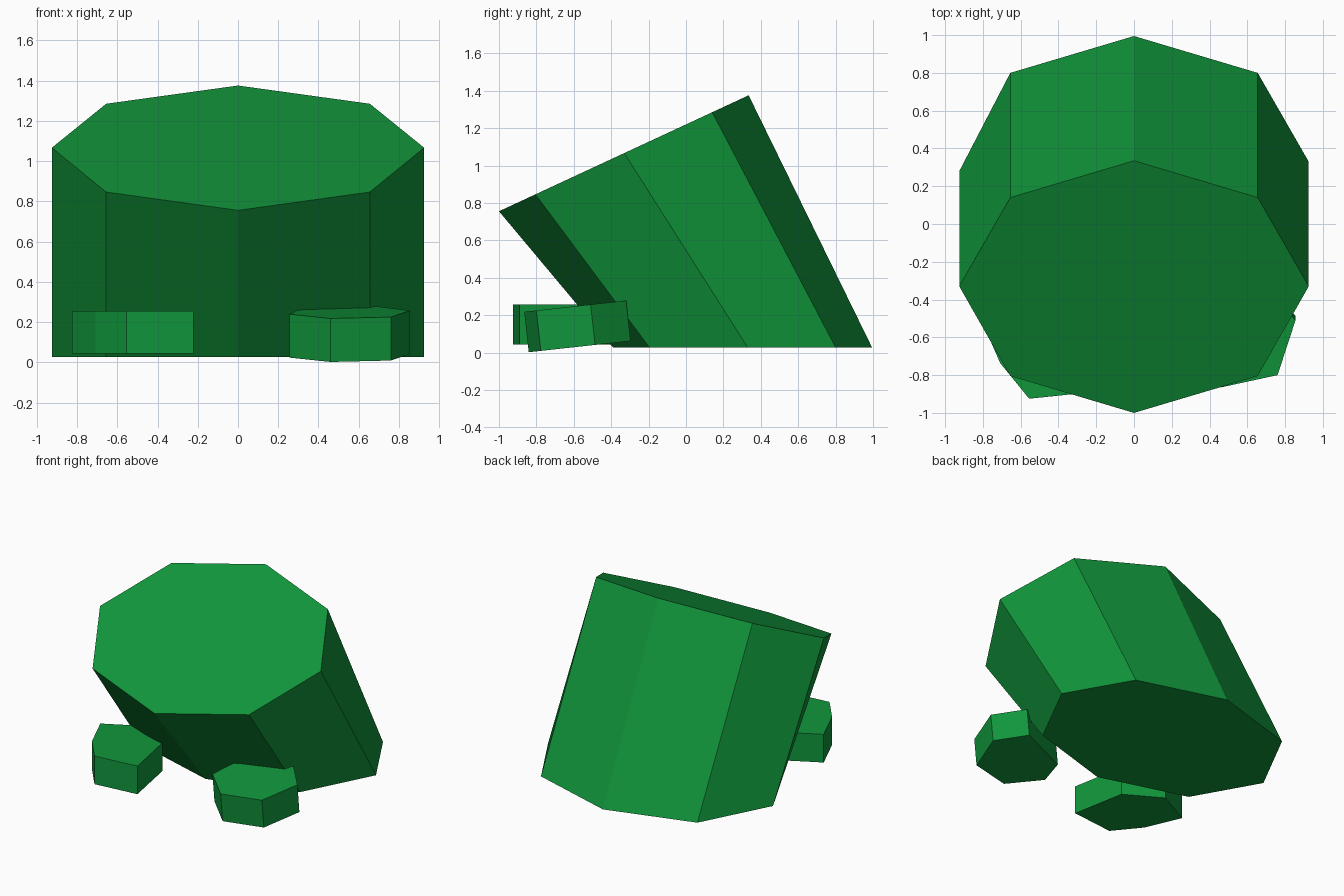
import bpy, bmesh
from mathutils import Vector

if "Cube" in bpy.data.objects:
    bpy.data.objects.remove(bpy.data.objects["Cube"])

green = bpy.data.materials.new("leaf green")
green.diffuse_color = (0.0055, 0.305, 0.044, 1)
green.use_nodes = True
green.node_tree.nodes["Principled BSDF"].inputs["Base Color"].default_value = green.diffuse_color


def loft(name, bottom, top):
    """Closed solid between two matching counter-clockwise outlines."""
    bm = bmesh.new()
    low = [bm.verts.new(p) for p in bottom]
    high = [bm.verts.new(p) for p in top]
    bm.faces.new(low[::-1])
    bm.faces.new(high)
    n = len(low)
    for i in range(n):
        j = (i + 1) % n
        bm.faces.new((low[i], low[j], high[j], high[i]))
    bmesh.ops.recalc_face_normals(bm, faces=bm.faces)
    mesh = bpy.data.meshes.new(name)
    bm.to_mesh(mesh)
    bm.free()
    mesh.materials.append(green)
    obj = bpy.data.objects.new(name, mesh)
    bpy.context.collection.objects.link(obj)
    return obj


# Leaning eight-sided trunk: flat base, tilted top leaning to the front
octagon_x = [0, 0.655, 0.925, 0.655, 0, -0.655, -0.925, -0.655]
base_y = [-0.39, -0.195, 0.33, 0.80, 0.995, 0.80, 0.28, -0.195]
top_y = [-1.0, -0.805, -0.33, 0.14, 0.335, 0.14, -0.33, -0.805]
loft("leaning_trunk",
     [(x, y, 0.027) for x, y in zip(octagon_x, base_y)],
     [(x, y, 1.22 + 0.4644 * y) for x, y in zip(octagon_x, top_y)])

# Left foot: level, uneven six-sided slab
left = [(-0.555, -0.925), (-0.22, -0.89), (-0.295, -0.485),
        (-0.56, -0.33), (-0.825, -0.47), (-0.708, -0.737)]
loft("left_foot", [(x, y, 0.043) for x, y in left],
     [(x, y, 0.256) for x, y in left])

# Right foot: six-sided slab tipped towards the front
right = [(0.46, -0.865), (0.76, -0.80), (0.855, -0.51),
         (0.69, -0.32), (0.30, -0.48), (0.255, -0.67)]
right_top = [Vector((x, y, 0.218 + 0.11 * (y + 0.865))) for x, y in right]
loft("right_foot", [p + Vector((0, 0.024, -0.216)) for p in right_top], right_top)
